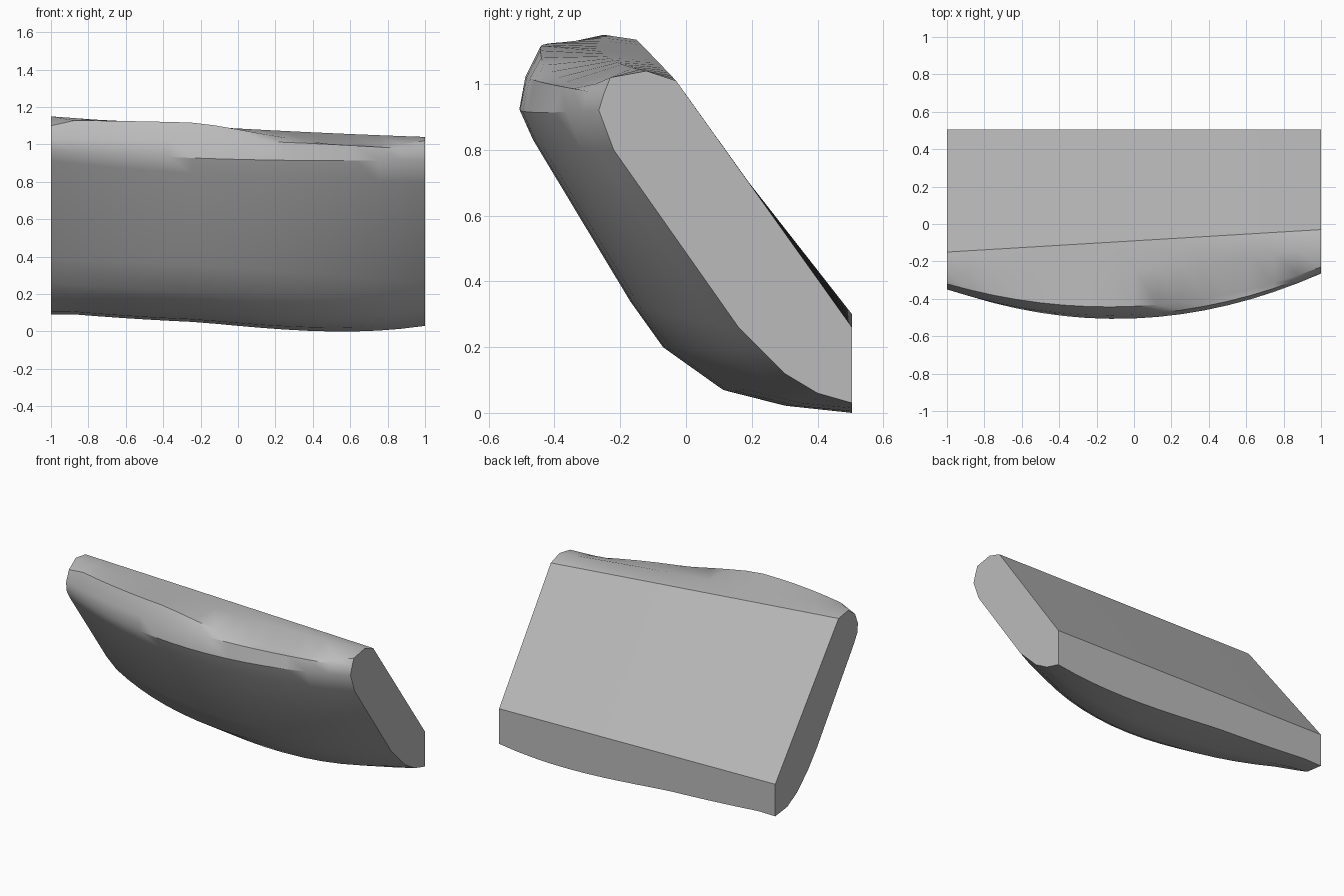
import bpy
import bmesh

cube = bpy.data.objects.get("Cube")
if cube:
    bpy.data.objects.remove(cube, do_unlink=True)

# Cross-sections (y, z): back wall top, ridge, rounded crown, sloping front, belly, back wall foot
left_end = [(.505, .3), (-.15, 1.135), (-.25, 1.15), (-.32, 1.1), (-.35, 1.03), (-.345, .97),
            (-.31, .91), (.07, .38), (.17, .26), (.28, .16), (.38, .105), (.505, .09)]
middle = [(.505, .28), (-.09, 1.073), (-.24, 1.085), (-.44, 1.08), (-.485, 1.02), (-.505, .92),
          (-.465, .83), (-.17, .34), (-.07, .2), (.1, .085), (.28, .045), (.505, .03)]
right_end = [(.505, .26), (-.03, 1.01), (-.12, 1.04), (-.23, 1.02), (-.25, .97), (-.265, .92),
             (-.22, .8), (.16, .26), (.23, .19), (.3, .12), (.4, .06), (.505, .03)]
CROWN_EDGE = 3
BELLY_START = 9
STATIONS = 16


def section(x):
    """Blend the three cross-sections along a parabola, with a slight sag toward +x."""
    weights = (x * (x - 1) / 2, 1 - x * x, x * (x + 1) / 2)
    sag = max(-.2, x * (1 - x * x))
    points = []
    for index, trio in enumerate(zip(left_end, middle, right_end)):
        y = sum(w * p[0] for w, p in zip(weights, trio))
        z = sum(w * p[1] for w, p in zip(weights, trio))
        if index == CROWN_EDGE:
            z -= .14 * sag
        elif index >= BELLY_START:
            z -= .06 * sag
        points.append((x, y, max(z, 0)))
    return points


# Stone body lofted between its two flat ends
bm = bmesh.new()
rings = [[bm.verts.new(p) for p in section(2 * i / STATIONS - 1)]
         for i in range(STATIONS + 1)]
for ring, following in zip(rings, rings[1:]):
    for j in range(len(ring)):
        k = (j + 1) % len(ring)
        bm.faces.new((ring[j], following[j], following[k], ring[k]))

# Flat end cuts
bm.faces.new(rings[0])
bm.faces.new(list(reversed(rings[-1])))
bmesh.ops.recalc_face_normals(bm, faces=bm.faces)

mesh = bpy.data.meshes.new("curved_block")
bm.to_mesh(mesh)
bm.free()
block = bpy.data.objects.new("curved_block", mesh)
bpy.context.collection.objects.link(block)

# Plain grey stone
grey = bpy.data.materials.new("stone_grey")
grey.use_nodes = True
color = (.5, .5, .5, 1)
grey.diffuse_color = color
grey.node_tree.nodes["Principled BSDF"].inputs["Base Color"].default_value = color
mesh.materials.append(grey)

# Smooth crown and belly, crisp cut edges
bpy.ops.object.select_all(action="DESELECT")
block.select_set(True)
bpy.context.view_layer.objects.active = block
bpy.ops.object.shade_smooth_by_angle(angle=.6)
